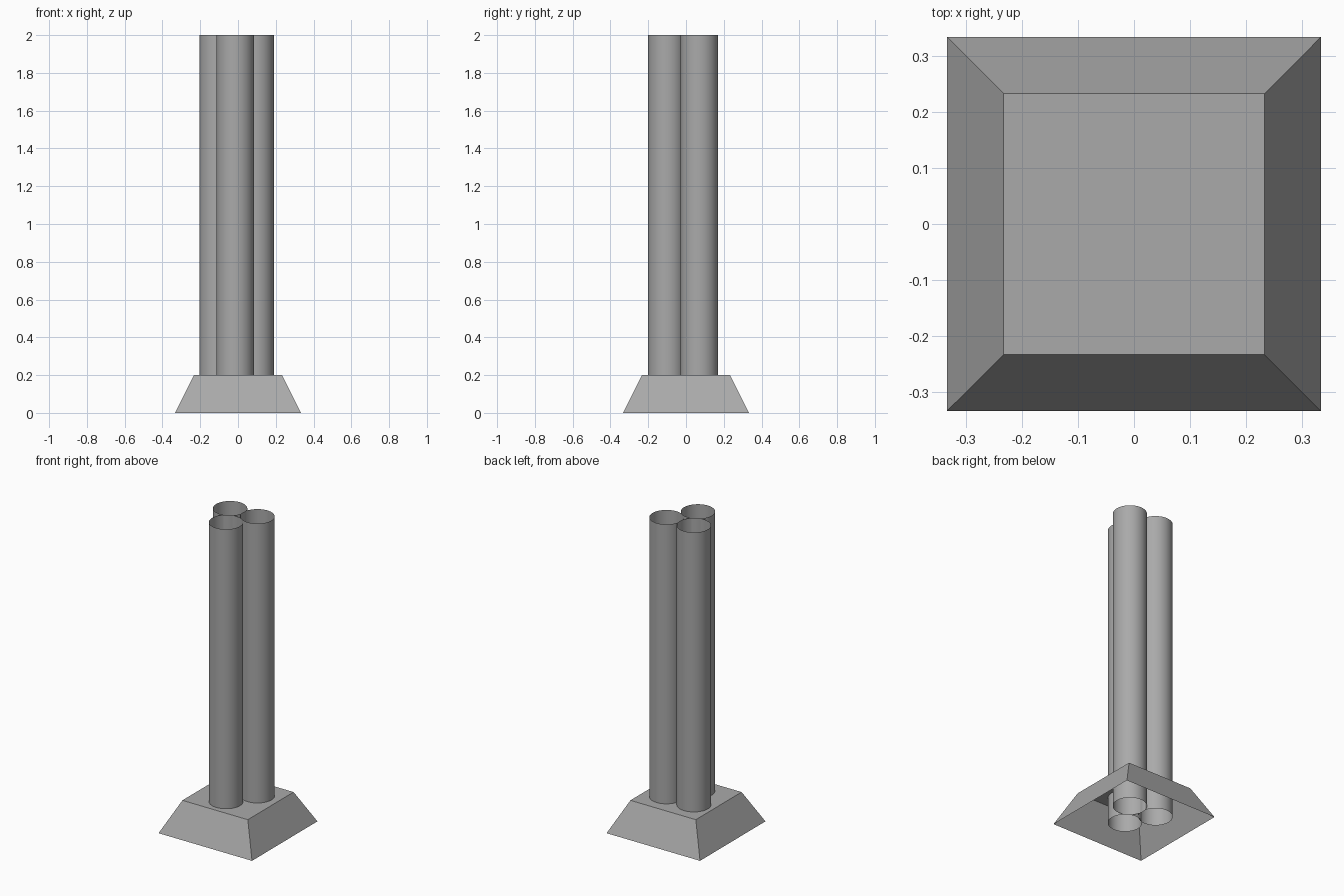
import bpy
import bmesh
from math import radians

cube = bpy.data.objects.get("Cube")
if cube:
    bpy.data.objects.remove(cube, do_unlink=True)

# One plain grey for everything
GREY = (0.4, 0.4, 0.4, 1)
grey = bpy.data.materials.new("concrete_grey")
grey.use_nodes = True
grey.diffuse_color = GREY
grey.node_tree.nodes["Principled BSDF"].inputs["Base Color"].default_value = GREY


def add_object(name, bm):
    mesh = bpy.data.meshes.new(name)
    bm.normal_update()
    bm.to_mesh(mesh)
    bm.free()
    mesh.materials.append(grey)
    obj = bpy.data.objects.new(name, mesh)
    bpy.context.collection.objects.link(obj)
    return obj


# Tapered square plinth, open underneath
bm = bmesh.new()
bmesh.ops.create_cube(bm, size=1)
for v in bm.verts:
    top = v.co.z > 0
    half = 0.233 if top else 0.333
    v.co = (half if v.co.x > 0 else -half,
            half if v.co.y > 0 else -half,
            0.2 if top else 0)
bm.normal_update()
floor = [f for f in bm.faces if f.normal.z < -0.9]
bmesh.ops.delete(bm, geom=floor, context='FACES_ONLY')
add_object("plinth", bm)


# Three touching open pipes that pass through the plinth top
def pipe(name, x, y, radius=0.1, bottom=0.033, top=2.0):
    bm = bmesh.new()
    bmesh.ops.create_cone(bm, cap_ends=False, segments=48,
                          radius1=radius, radius2=radius, depth=top - bottom)
    bmesh.ops.translate(bm, verts=bm.verts, vec=(x, y, (top + bottom) / 2))
    obj = add_object(name, bm)
    bpy.ops.object.select_all(action='DESELECT')
    obj.select_set(True)
    bpy.context.view_layer.objects.active = obj
    bpy.ops.object.shade_smooth_by_angle(angle=radians(30))


pipe("front_pipe", -0.015, -0.1)
pipe("left_pipe", 0.09, 0.07)
pipe("right_pipe", -0.105, 0.07)
